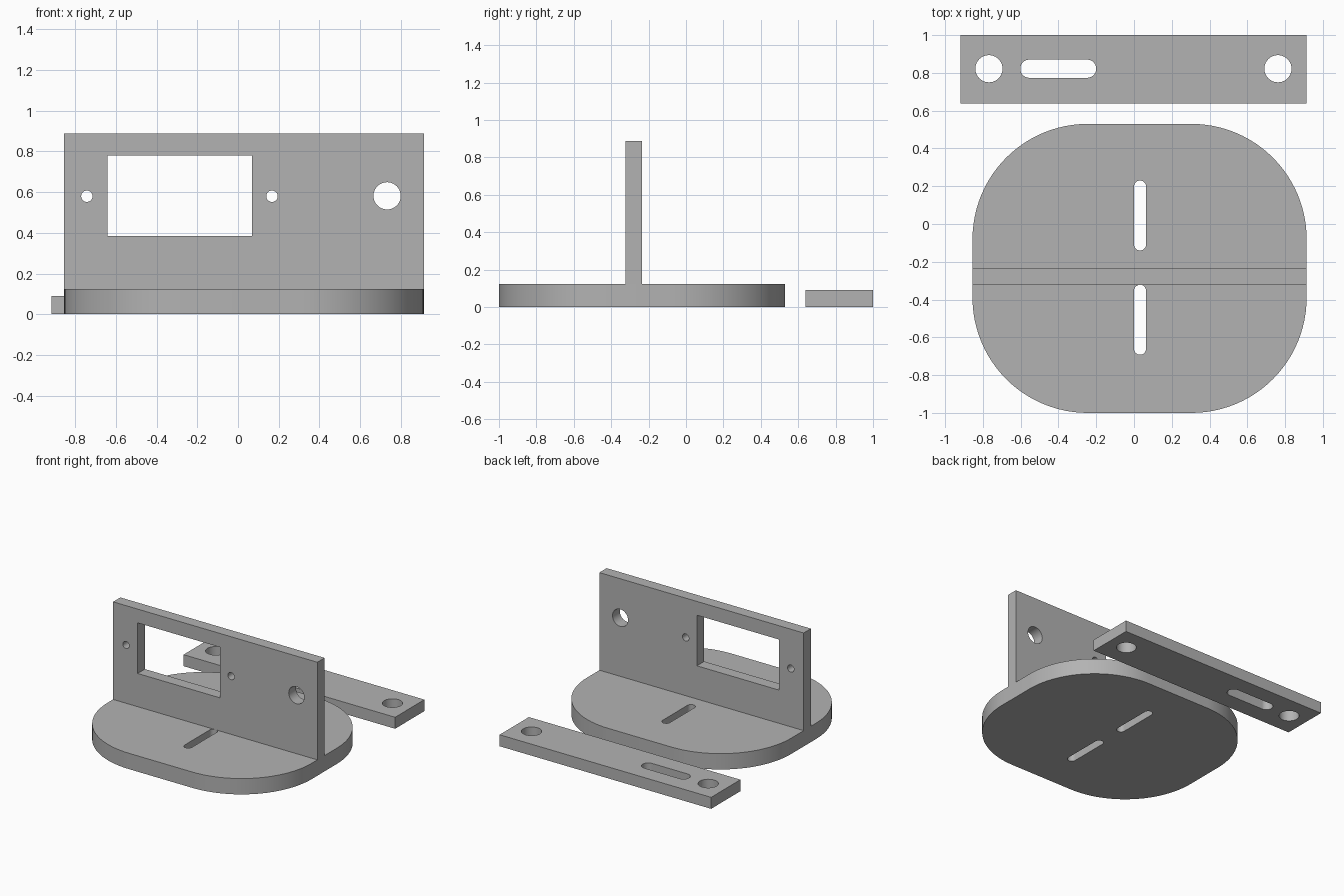
import bpy, bmesh, math
from mathutils import Matrix

if "Cube" in bpy.data.objects:
    bpy.data.objects.remove(bpy.data.objects["Cube"])

grey = bpy.data.materials.new("plain grey")
grey.diffuse_color = (0.45, 0.45, 0.45, 1)
grey.use_nodes = True
grey.node_tree.nodes["Principled BSDF"].inputs["Base Color"].default_value = grey.diffuse_color


def rounded(x0, x1, y0, y1, r=0.0, seg=16):
    """Closed outline of a rectangle with corner radius r (slot or circle at full radius)."""
    if r == 0:
        return [(x0, y0), (x1, y0), (x1, y1), (x0, y1)]
    pts = []
    corners = [(x1 - r, y1 - r), (x0 + r, y1 - r), (x0 + r, y0 + r), (x1 - r, y0 + r)]
    for i, (cx, cy) in enumerate(corners):
        for k in range(seg + 1):
            a = (i + k / seg) * math.pi / 2
            p = (cx + r * math.cos(a), cy + r * math.sin(a))
            if not pts or math.dist(p, pts[-1]) > 1e-5:
                pts.append(p)
    if math.dist(pts[0], pts[-1]) < 1e-5:
        pts.pop()
    return pts


def circle(x, y, r):
    return rounded(x - r, x + r, y - r, y + r, r, 10)


def plate(name, outlines, thickness, matrix):
    """Flat plate: first outline is the edge, the others are holes."""
    cu = bpy.data.curves.new(name + "_profile", 'CURVE')
    cu.dimensions = '2D'
    cu.fill_mode = 'BOTH'
    cu.extrude = thickness / 2
    for pts in outlines:
        s = cu.splines.new('POLY')
        s.points.add(len(pts) - 1)
        for p, co in zip(s.points, pts):
            p.co = (co[0], co[1], 0, 1)
        s.use_cyclic_u = True
    tmp = bpy.data.objects.new(name + "_profile", cu)
    me = bpy.data.meshes.new_from_object(tmp)
    bpy.data.objects.remove(tmp)
    bm = bmesh.new()
    bm.from_mesh(me)
    bmesh.ops.remove_doubles(bm, verts=bm.verts, dist=1e-5)
    bmesh.ops.transform(bm, matrix=matrix, verts=bm.verts)
    bmesh.ops.recalc_face_normals(bm, faces=bm.faces)
    bm.to_mesh(me)
    bm.free()
    me.materials.clear()
    me.materials.append(grey)
    ob = bpy.data.objects.new(name, me)
    bpy.context.collection.objects.link(ob)
    bpy.ops.object.select_all(action='DESELECT')
    ob.select_set(True)
    bpy.context.view_layer.objects.active = ob
    bpy.ops.object.shade_smooth_by_angle(angle=math.radians(30))
    return ob


# Rounded base with two slots
plate("base", [
    rounded(-0.855, 0.914, -1.0, 0.53, 0.61, 24),
    rounded(0.0, 0.064, -0.14, 0.23, 0.032),
    rounded(0.0, 0.064, -0.692, -0.322, 0.032),
], 0.124, Matrix.Translation((0, 0, 0.062)))

# Upright wall with window, two screw holes and a cable hole
plate("upright_wall", [
    rounded(-0.855, 0.914, 0.124, 0.888),
    rounded(-0.642, 0.069, 0.384, 0.78),
    circle(-0.743, 0.58, 0.028),
    circle(0.167, 0.58, 0.028),
    circle(0.733, 0.582, 0.067),
], 0.09, Matrix.Translation((0, -0.279, 0)) @ Matrix.Rotation(math.pi / 2, 4, 'X'))

# Loose bar with end holes and a slot
plate("loose_bar", [
    rounded(-0.918, 0.914, 0.638, 1.0),
    circle(-0.768, 0.822, 0.072),
    circle(0.762, 0.822, 0.072),
    rounded(-0.602, -0.2, 0.774, 0.87, 0.048),
], 0.09, Matrix.Translation((0, 0, 0.045)))
